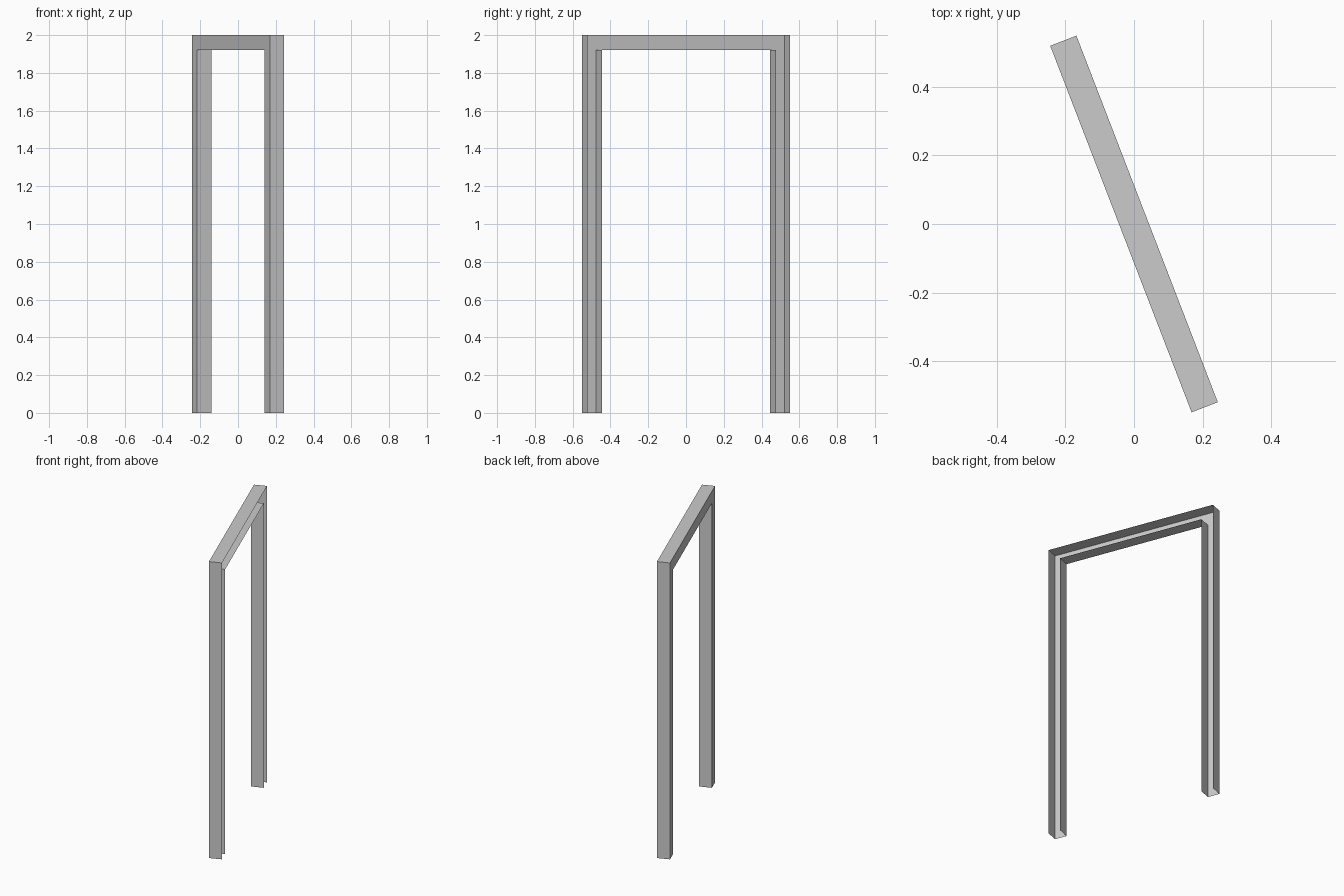
import bpy, bmesh, math

if "Cube" in bpy.data.objects:
    bpy.data.objects.remove(bpy.data.objects["Cube"])

LENGTH, DEPTH, HEIGHT, POST = 1.147, 0.082, 2.0, 0.08
TURN = math.radians(21.1)

bm = bmesh.new()


def arch(half, top, x):
    """Upside-down U path in the plane at depth x."""
    points = [(-half, 0), (-half, top), (half, top), (half, 0)]
    return [bm.verts.new((x, y, z)) for y, z in points]


def bridge(a, b):
    """Strip of quads between two matching paths."""
    for i in range(len(a) - 1):
        bm.faces.new((a[i], a[i + 1], b[i + 1], b[i]))


back, front = -DEPTH / 2, DEPTH / 2
outer_back = arch(LENGTH / 2, HEIGHT, back)
outer_front = arch(LENGTH / 2, HEIGHT, front)
inner_back = arch(LENGTH / 2 - POST, HEIGHT - POST, back)
inner_front = arch(LENGTH / 2 - POST, HEIGHT - POST, front)

# Channel frame: outer wall, closed back, inner wall; open on the +x side and at the feet
bridge(outer_front, outer_back)
bridge(outer_back, inner_back)
bridge(inner_back, inner_front)
bmesh.ops.recalc_face_normals(bm, faces=bm.faces)

# Face the closed side outwards
bm.normal_update()
for f in bm.faces:
    if all(abs(v.co.x - back) < 1e-6 for v in f.verts):
        if f.normal.x > 0:
            bmesh.ops.reverse_faces(bm, faces=bm.faces[:])
        break

mesh = bpy.data.meshes.new("door_frame")
bm.to_mesh(mesh)
bm.free()
frame = bpy.data.objects.new("door_frame", mesh)
frame.rotation_euler.z = TURN
bpy.context.collection.objects.link(frame)
